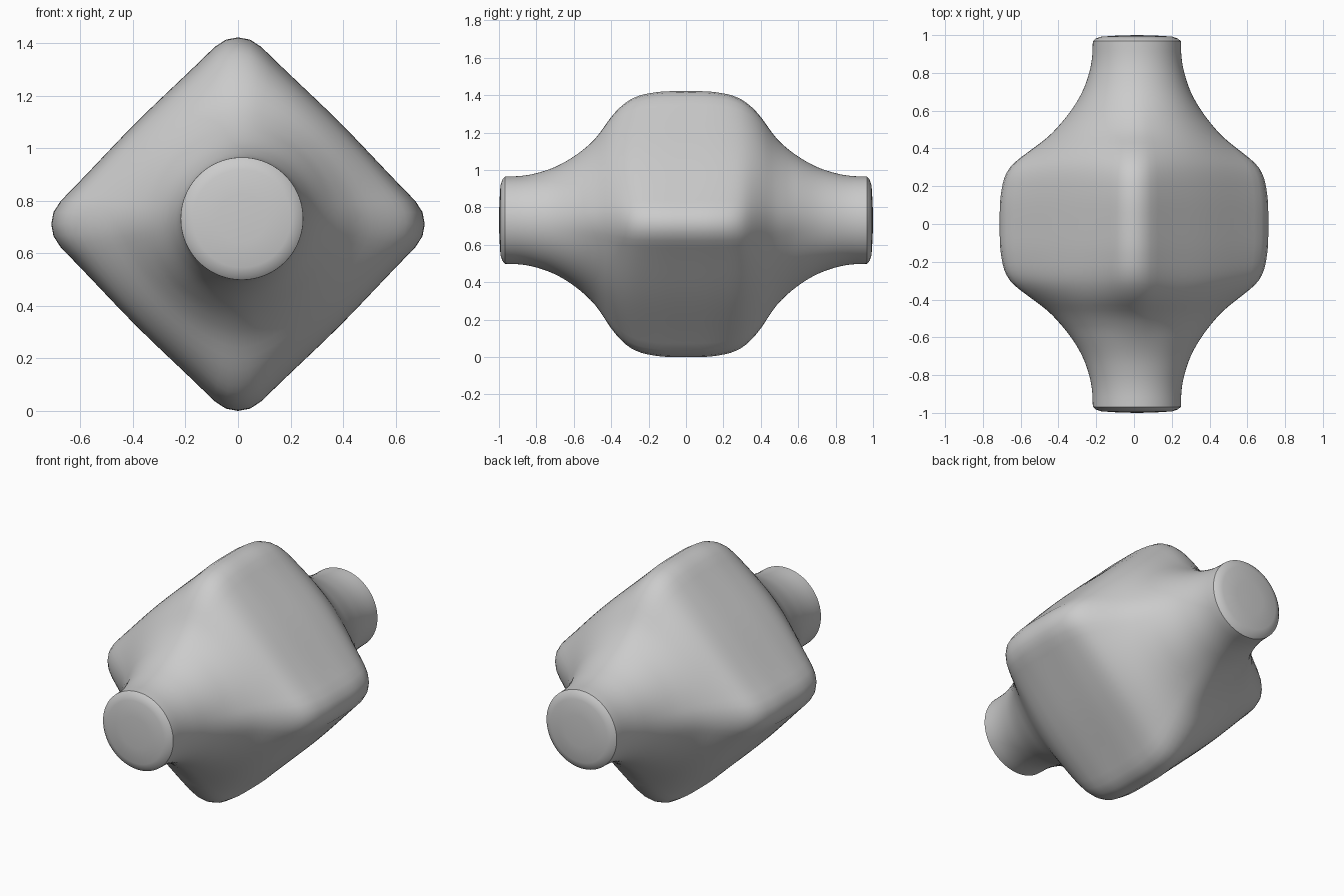
import bpy, bmesh, math

if "Cube" in bpy.data.objects:
    bpy.data.objects.remove(bpy.data.objects["Cube"])

N = 96                        # points around each section
HALF, FILLET = 0.540, 0.125   # rounded-square half side and corner radius
NECK, REACH = 0.233, 0.712
P = 2.6                       # sharpness of the blend of square and round

# half profile: distance along y, corner reach
PROFILE = [(0.0, 0.711), (0.12, 0.709), (0.2, 0.698), (0.25, 0.685), (0.3, 0.658),
           (0.34, 0.618), (0.4, 0.54), (0.45, 0.476), (0.5, 0.425), (0.6, 0.345),
           (0.7, 0.287), (0.8, 0.252), (0.88, 0.237), (0.968, 0.233)]


def square_reach(a):
    """Polar radius of a rounded square standing on its corner, sides slightly bulged."""
    d = abs((a + math.pi / 4) % (math.pi / 2) - math.pi / 4)  # angle from corner
    c = (HALF - FILLET) * math.sqrt(2)                        # fillet centre
    s = c * math.sin(d)
    r = HALF / math.cos(math.pi / 4 - d)
    if s < FILLET:
        arc = c * math.cos(d) + math.sqrt(FILLET ** 2 - s * s)
        if math.atan2(arc * math.sin(d), arc * math.cos(d) - c) <= math.pi / 4:
            r = arc
    return r + 0.008 * math.sin(2 * d) ** 2


def smooth_profile(y):
    """Cubic interpolation of the profile."""
    def slope(k):
        a, b = PROFILE[max(k - 1, 0)], PROFILE[min(k + 1, len(PROFILE) - 1)]
        return 0 if k == 0 else (b[1] - a[1]) / (b[0] - a[0])
    for i in range(len(PROFILE) - 1):
        (y0, r0), (y1, r1) = PROFILE[i], PROFILE[i + 1]
        if y <= y1:
            h = y1 - y0
            t = (y - y0) / h
            return (r0 * (2*t**3 - 3*t*t + 1) + slope(i) * h * (t**3 - 2*t*t + t)
                    + r1 * (3*t*t - 2*t**3) + slope(i + 1) * h * (t**3 - t*t))
    return PROFILE[-1][1]


bm = bmesh.new()


def ring(y, scale=1.0):
    """Soft minimum of the square body and a round neck flaring along y."""
    base = smooth_profile(abs(y))
    mix = (base - NECK) / (0.711 - NECK)
    cx, cz = 0.015 * (1 - mix), 0.715 + 0.021 * (1 - mix)
    verts = []
    for i in range(N):
        a = 2 * math.pi * i / N
        # the flare is a little fuller above and below
        c = base + 0.025 * math.sin(a) ** 2 * math.exp(-((abs(y) - 0.40) / 0.075) ** 2)
        inv = max(min(c, REACH) ** -P - REACH ** -P, 0)
        soft = (inv + square_reach(a) ** -P) ** (-1 / P)
        # fully round at the neck
        k = min(1, mix / 0.3)
        r = (soft * k + base * (1 - k)) * scale
        verts.append(bm.verts.new((cx + r * math.cos(a), y, cz + r * math.sin(a))))
    return verts


# body and necks lofted along y, with gently domed end caps
END, STEPS = 0.968, 72
CAP = [(0.982, 0.93), (0.992, 0.8), (0.998, 0.4)]
rings = [ring(-y, s) for y, s in reversed(CAP)]
rings += [ring(-END + 2 * END * k / STEPS) for k in range(STEPS + 1)]
rings += [ring(y, s) for y, s in CAP]
for a, b in zip(rings, rings[1:]):
    for i in range(N):
        j = (i + 1) % N
        bm.faces.new((a[i], a[j], b[j], b[i]))
for r, y in ((rings[0], -1.0), (rings[-1], 1.0)):
    tip = bm.verts.new((0.015, y, 0.736))
    for i in range(N):
        bm.faces.new((r[i], r[(i + 1) % N], tip))
bmesh.ops.recalc_face_normals(bm, faces=bm.faces)

# stand the body on the ground
low = min(v.co.z for v in bm.verts)
for v in bm.verts:
    v.co.z -= low
mesh = bpy.data.meshes.new("blended_body")
bm.to_mesh(mesh)
bm.free()
body = bpy.data.objects.new("blended_body", mesh)
bpy.context.collection.objects.link(body)
bpy.context.view_layer.objects.active = body
body.select_set(True)
bpy.ops.object.shade_smooth_by_angle(angle=math.radians(35))
